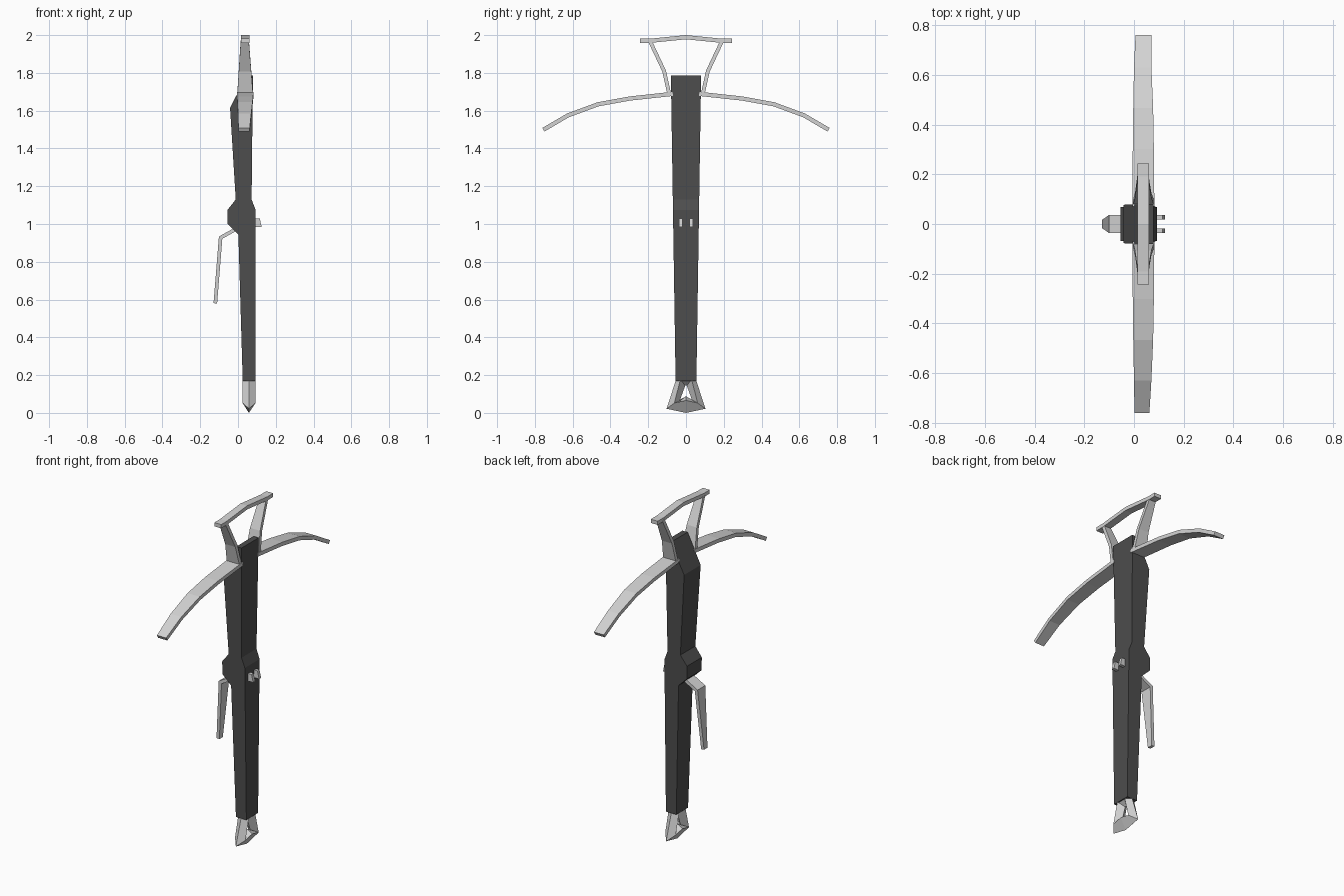
import bpy, bmesh
from mathutils import Vector

if "Cube" in bpy.data.objects:
    bpy.data.objects.remove(bpy.data.objects["Cube"])


def material(name, value):
    m = bpy.data.materials.new(name)
    m.diffuse_color = (value, value, value, 1)
    m.use_nodes = True
    m.node_tree.nodes["Principled BSDF"].inputs["Base Color"].default_value = m.diffuse_color
    return m


DARK = material("dark_stock", 0.075)
STEEL = material("pale_steel", 0.65)


def loft(name, sections, mat, ring=False):
    """Skin a list of four-point sections; cap the ends unless it is a ring."""
    bm = bmesh.new()
    rows = [[bm.verts.new(p) for p in s] for s in sections]
    n = len(rows)
    for i in range(n if ring else n - 1):
        a, b = rows[i], rows[(i + 1) % n]
        for k in range(4):
            j = (k + 1) % 4
            bm.faces.new((a[k], a[j], b[j], b[k]))
    if not ring:
        bm.faces.new(rows[0])
        bm.faces.new(rows[-1])
    bmesh.ops.recalc_face_normals(bm, faces=bm.faces)
    mesh = bpy.data.meshes.new(name)
    bm.to_mesh(mesh)
    bm.free()
    mesh.materials.append(mat)
    obj = bpy.data.objects.new(name, mesh)
    bpy.context.collection.objects.link(obj)
    return obj


def ribbon(name, path, thick, widths, place, mat):
    """Flat bar following a 2D path, with a (low, high) width range per point."""
    pts = [Vector(p) for p in path]
    sections = []
    for i, p in enumerate(pts):
        dirs = []
        if i > 0:
            dirs.append((p - pts[i - 1]).normalized())
        if i < len(pts) - 1:
            dirs.append((pts[i + 1] - p).normalized())
        t = sum(dirs, Vector((0, 0))).normalized()
        nrm = Vector((-t.y, t.x)) * (thick / 2 / t.dot(dirs[0]))
        lo, hi = widths[i]
        a, b = p + nrm, p - nrm
        sections.append([place(a, lo), place(a, hi), place(b, hi), place(b, lo)])
    return loft(name, sections, mat)


# Stock: height, left x, right x; width tapers evenly towards the bottom
stock = []
for z, xl, xr in [(0.17, 0.025, 0.093), (0.945, 0.002, 0.093), (1.0, -0.055, 0.093),
                  (1.075, -0.055, 0.093), (1.13, -0.012, 0.072),
                  (1.615, -0.042, 0.077), (1.785, 0.045, 0.079)]:
    w = 0.055 + (z - 0.17) / 1.615 * 0.025
    stock.append([(xl, -w, z), (xr, -w, z), (xr, w, z), (xl, w, z)])
loft("stock", stock, DARK)

# Bow limbs, stirrup arms and string nuts, mirrored side to side
for side, tag in ((-1, "left"), (1, "right")):
    def across(p, w, s=side):
        return (w, s * p.x, p.y)

    tip = (0.002, 0.062) if side < 0 else (0.006, 0.07)
    ribbon("bow_limb_" + tag,
           [(0.07, 1.689), (0.30, 1.664), (0.465, 1.634), (0.625, 1.575), (0.755, 1.499)],
           0.022, [(-0.006, 0.082), (-0.005, 0.08), (-0.003, 0.077), (0.0, 0.07), tip],
           across, STEEL)
    ribbon("stirrup_arm_" + tag, [(0.088, 1.685), (0.116, 1.81), (0.19, 1.967)],
           0.02, [(-0.004, 0.08), (0.004, 0.07), (0.014, 0.058)], across, STEEL)
    ribbon("string_nut_" + tag, [(0.08, 1.03), (0.08, 0.985)],
           0.09, [(0.018, 0.037)] * 2,
           lambda p, w, s=side: (p.x - (0.01 if p.y > 1 and p.x > 0.1 else 0), s * w, p.y),
           STEEL)

# Stirrup cross bar
ribbon("stirrup_bar", [(-0.243, 1.97), (-0.19, 1.97), (0, 1.989), (0.19, 1.97), (0.243, 1.97)],
       0.022, [(0.015, 0.06)] * 5, lambda p, w: (w, p.x, p.y), STEEL)

# Trigger lever
ribbon("trigger_lever", [(0.02, 0.99), (-0.092, 0.928), (-0.12, 0.58)], 0.019,
       [(-0.036, 0.036), (-0.036, 0.036), (-0.016, 0.016)],
       lambda p, w: (p.x, w, p.y), STEEL)

# Butt frame: diamond-section ring; each row gives outer, side and inner (y, z)
half = [((0.053, 0.175), (0.03, 0.175), (0.004, 0.145)),
        ((0.103, 0.022), (0.062, 0.052), (0.034, 0.062))]
bottom = ((0, 0.0), (0, 0.066), (0, 0.088))
flip = [tuple((-y, z) for y, z in row) for row in half]
rows = half + [bottom] + flip[::-1]
loft("butt_frame", [[(0.058, *o), (0.092, *s), (0.058, *i), (0.024, *s)] for o, s, i in rows],
     STEEL, ring=True)
